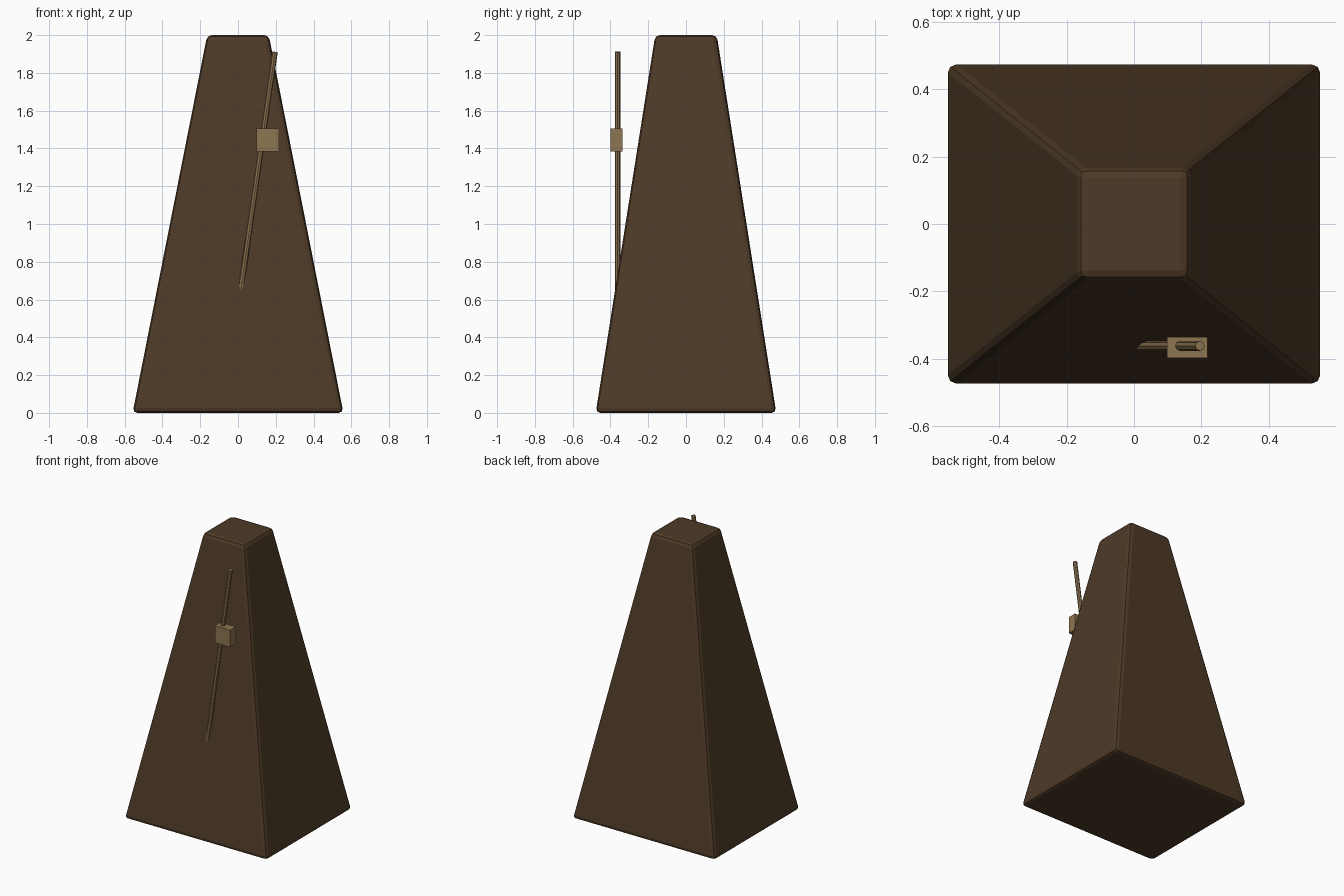
import bpy, bmesh
from mathutils import Vector

if "Cube" in bpy.data.objects:
    bpy.data.objects.remove(bpy.data.objects["Cube"], do_unlink=True)


def material(name, rgb):
    m = bpy.data.materials.new(name)
    m.use_nodes = True
    m.diffuse_color = (*rgb, 1)
    m.node_tree.nodes["Principled BSDF"].inputs["Base Color"].default_value = (*rgb, 1)
    return m


def add_object(name, bm, mat):
    mesh = bpy.data.meshes.new(name)
    bm.to_mesh(mesh)
    bm.free()
    mesh.materials.append(mat)
    obj = bpy.data.objects.new(name, mesh)
    bpy.context.collection.objects.link(obj)
    return obj


walnut = material("dark walnut", (0.075, 0.042, 0.02))
brass = material("aged brass", (0.27, 0.18, 0.083))

# Tapered case with softened edges
bm = bmesh.new()
bmesh.ops.create_cube(bm, size=2)
for v in bm.verts:
    top = v.co.z > 0
    v.co.x *= 0.163 if top else 0.558
    v.co.y *= 0.163 if top else 0.478
    v.co.z += 1
case = add_object("case", bm, walnut)
bevel = case.modifiers.new("soft edges", "BEVEL")
bevel.width = 0.025
bevel.segments = 2

# Leaning pendulum rod, its lower end sunk into the case
low, high = Vector((-0.01, -0.362, 0.48)), Vector((0.196, -0.362, 1.912))
axis = high - low
bm = bmesh.new()
bmesh.ops.create_cone(bm, cap_ends=True, segments=8, radius1=0.0145,
                      radius2=0.0145, depth=axis.length)
bm.transform(axis.to_track_quat("Z", "Y").to_matrix().to_4x4())
bmesh.ops.translate(bm, verts=bm.verts, vec=(low + high) / 2)
add_object("pendulum_rod", bm, brass)

# Sliding weight
bm = bmesh.new()
bmesh.ops.create_cube(bm, size=1)
bmesh.ops.scale(bm, verts=bm.verts, vec=(0.12, 0.063, 0.12))
bmesh.ops.translate(bm, verts=bm.verts, vec=(0.158, -0.367, 1.445))
add_object("sliding_weight", bm, brass)
